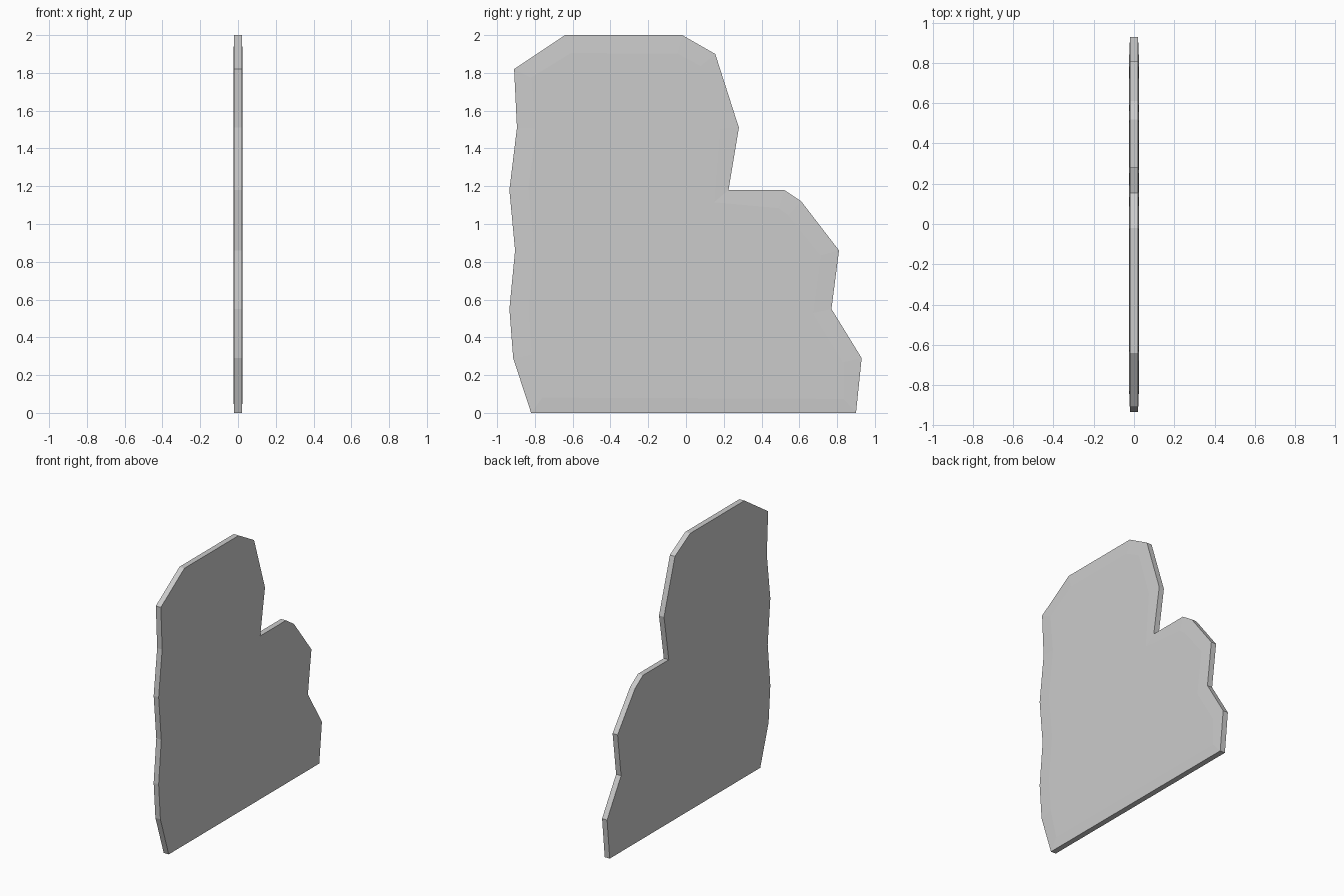
import bpy
import bmesh

if "Cube" in bpy.data.objects:
    bpy.data.objects.remove(bpy.data.objects["Cube"])

# Side outline as (y, z)
OUTLINE = [
    (-0.82, 0), (0.90, 0), (0.93, 0.29), (0.77, 0.55), (0.81, 0.86),
    (0.61, 1.12), (0.52, 1.18), (0.225, 1.18), (0.28, 1.51), (0.155, 1.90),
    (-0.02, 2.0), (-0.64, 2.0), (-0.91, 1.82), (-0.895, 1.51), (-0.935, 1.18),
    (-0.905, 0.86), (-0.935, 0.55), (-0.915, 0.29),
]
RIM = 0.02      # half thickness at the rim
SWELL = 0.004   # extra half thickness towards the middle

bm = bmesh.new()

# Flat slab extruded from the outline
base = bm.faces.new([bm.verts.new((-RIM, y, z)) for y, z in OUTLINE])
ext = bmesh.ops.extrude_face_region(bm, geom=[base], use_keep_orig=True)
moved = [g for g in ext["geom"] if isinstance(g, bmesh.types.BMVert)]
bmesh.ops.translate(bm, verts=moved, vec=(2 * RIM, 0, 0))
bmesh.ops.recalc_face_normals(bm, faces=bm.faces)

# Slight swelling of the two broad sides
broad = [f for f in bm.faces if len(f.verts) > 4]
bmesh.ops.inset_individual(bm, faces=broad, thickness=0.10, depth=SWELL)

mesh = bpy.data.meshes.new("stepped_slab")
bm.to_mesh(mesh)
bm.free()
slab = bpy.data.objects.new("stepped_slab", mesh)
bpy.context.collection.objects.link(slab)
